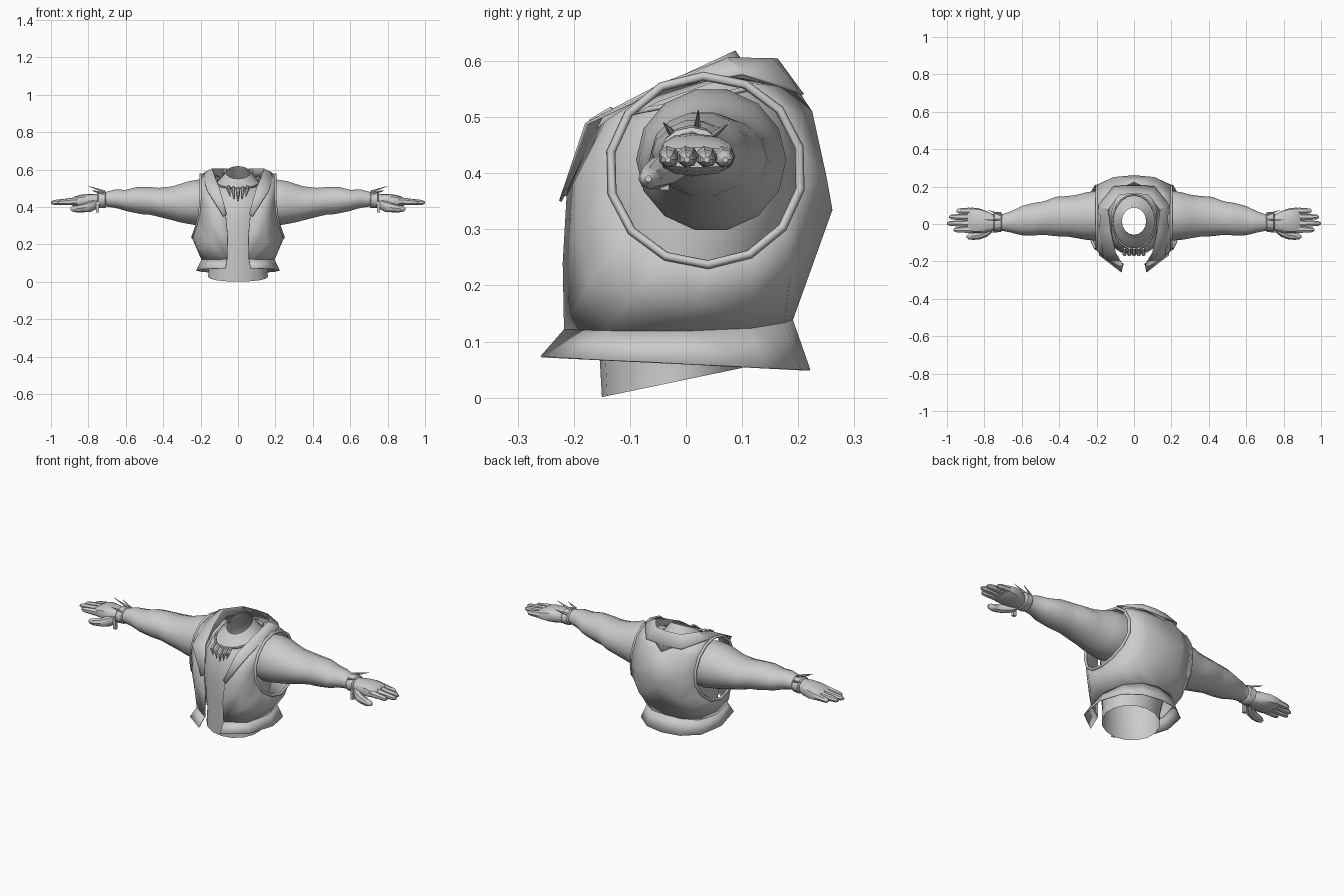
import bpy, bmesh
from math import cos, sin, pi, radians
from mathutils import Vector

if "Cube" in bpy.data.objects:
    bpy.data.objects.remove(bpy.data.objects["Cube"])


def loft(name, rings, closed=True, cap0=False, cap1=False, mirror=False, thick=0, angle=40):
    """Skin a list of equal-length point rows."""
    bm = bmesh.new()
    rows = [[bm.verts.new(p) for p in r] for r in rings]
    n = len(rows[0])
    for a, b in zip(rows, rows[1:]):
        for i in range(n if closed else n - 1):
            j = (i + 1) % n
            bm.faces.new((a[i], a[j], b[j], b[i]))
    if cap0:
        bm.faces.new(rows[0][::-1])
    if cap1:
        bm.faces.new(rows[-1])
    bmesh.ops.recalc_face_normals(bm, faces=bm.faces[:])
    me = bpy.data.meshes.new(name)
    bm.to_mesh(me)
    bm.free()
    ob = bpy.data.objects.new(name, me)
    bpy.context.collection.objects.link(ob)
    bpy.ops.object.select_all(action='DESELECT')
    ob.select_set(True)
    bpy.context.view_layer.objects.active = ob
    bpy.ops.object.shade_smooth_by_angle(angle=radians(angle))
    if mirror:
        m = ob.modifiers.new("mirror", 'MIRROR')
        m.merge_threshold = 0.0005
    if thick:
        s = ob.modifiers.new("thickness", 'SOLIDIFY')
        s.thickness = thick
        s.offset = 0
    return ob


def limb(name, secs, n=12, power=1.0, cap0=False, cap1=True):
    """Loft along x from (x, y, z, ry, rz) sections; power < 1 makes them boxy."""
    def f(v):
        return abs(v) ** power * (1 if v >= 0 else -1)
    rings = [[(x, y + ry * f(cos(2 * pi * i / n)), z + rz * f(sin(2 * pi * i / n)))
              for i in range(n)] for x, y, z, ry, rz in secs]
    return loft(name, rings, cap0=cap0, cap1=cap1, mirror=True)


def spike(name, pts, radii, n=6, mirror=False):
    """Tapered tube through points, used for claws and thorns."""
    pts = [Vector(p) for p in pts]
    q = (pts[-1] - pts[0]).to_track_quat('Z', 'Y')
    rings = [[p + q @ Vector((r * cos(2 * pi * i / n), r * sin(2 * pi * i / n), 0))
              for i in range(n)] for p, r in zip(pts, radii)]
    return loft(name, rings, cap0=True, cap1=True, mirror=mirror)


def cord(name, pts, radius, mirror=False):
    cu = bpy.data.curves.new(name, 'CURVE')
    cu.dimensions = '3D'
    cu.bevel_depth = radius
    cu.bevel_resolution = 1
    sp = cu.splines.new('POLY')
    sp.points.add(len(pts) - 1)
    for s, p in zip(sp.points, pts):
        s.co = (*p, 1)
    sp.use_cyclic_u = True
    ob = bpy.data.objects.new(name, cu)
    bpy.context.collection.objects.link(ob)
    if mirror:
        ob.modifiers.new("mirror", 'MIRROR')
    return ob


# Body: open tube, lower edge dips at the front, neck edge rises at the back
body = [(.027, -.025, .16, .125, .026), (.1, -.02, .155, .135, .01), (.2, -.01, .17, .15, 0),
        (.33, .015, .185, .18, 0), (.43, .027, .185, .18, 0), (.5, .025, .155, .15, .015),
        (.54, .022, .105, .105, .022), (.585, .015, .065, .073, .034)]
loft("torso", [[(rx * cos(a), y + ry * sin(a), z + t * sin(a))
                for a in [2 * pi * i / 16 for i in range(16)]] for z, y, rx, ry, t in body])

# Vest half: skinned from the armhole out to the panel border
border = [(.058, -.215, .122), (.16, -.14, .12), (.193, 0, .12), (.165, .115, .125),
          (.09, .173, .135), (0, .188, .14), (0, .258, .335), (0, .222, .51), (.08, .185, .55),
          (.12, .07, .572), (.12, -.05, .53), (.1, -.16, .475), (.065, -.21, .36),
          (.055, -.217, .24)]
arm_hole, middle = [], []
for k, p in enumerate(border):
    t = radians(220 + k * 360 / 14)
    a = Vector((.2 + .043 * max(0, -sin(t)) ** 1.5, .035 + .172 * cos(t), .405 + .168 * sin(t)))
    arm_hole.append(a)
    m = (a + Vector(p)) / 2
    s = 1 + .09 * abs(cos(t))
    middle.append((m.x * s, .02 + (m.y - .02) * s, m.z))
loft("vest", [arm_hole, middle, border], mirror=True, thick=.006, angle=50)
cord("armhole_rim", arm_hole, .008, mirror=True)

# Flared hem
hem = [(x * 1.15, y * (1.2 if y < 0 else 1.17), .06 - .06 * y) for x, y, z in border[:6]]
loft("vest_hem", [border[:6], hem], closed=False, mirror=True, thick=.004, angle=50)

# Folded collar running into the lapels
stand = [(0, .165, .602), (.08, .155, .603), (.14, .075, .604), (.125, -.04, .56),
         (.1, -.15, .5), (.06, -.218, .36)]
fall = [(0, .208, .54), (.11, .2, .545), (.19, .1, .577), (.185, -.04, .552),
        (.165, -.178, .488), (.078, -.224, .35)]
loft("collar", [border[7:13], stand, fall], closed=False, mirror=True, thick=.005)

# Arms
limb("arm", [(.12, .045, .422, .125, .115), (.2, .045, .424, .134, .128),
             (.26, .042, .424, .126, .118), (.31, .04, .421, .115, .105),
             (.35, .041, .42, .109, .093), (.42, .04, .425, .105, .08),
             (.47, .033, .433, .092, .076), (.5, .03, .434, .088, .076),
             (.54, .025, .437, .087, .072), (.6, .018, .436, .078, .058),
             (.63, .014, .441, .067, .053), (.66, .011, .445, .056, .05),
             (.7, .008, .442, .045, .041), (.77, .008, .435, .042, .034)], n=14)

# Wristband with thorns and a hanging strap
limb("wristband", [(.705, .01, .44, .045, .04), (.712, .01, .44, .053, .046),
                   (.745, .01, .438, .055, .044), (.752, .01, .438, .045, .036)], n=12)
for i, (base, tip) in enumerate([((.71, .02, .482), (.8, .022, .512)),
                                 ((.715, -.025, .472), (.775, -.04, .49)),
                                 ((.715, .05, .468), (.78, .074, .487))]):
    spike(f"wrist_thorn_{i}", [base, tip], [.007, .001], n=5, mirror=True)
loft("wrist_strap", [[(x, y, z) for x, y in
     [(.742, -.045), (.76, -.045), (.76, -.03), (.742, -.03)]] for z in (.43, .37)],
     cap0=True, cap1=True, mirror=True)

# Palm, fingers and thumb
limb("palm", [(.745, .008, .434, .04, .034), (.785, .012, .433, .056, .038),
              (.83, .018, .432, .066, .036), (.87, .02, .43, .068, .028),
              (.89, .02, .428, .06, .018)], n=12, power=.75)
for i, (y0, y1, tip) in enumerate([(-.03, -.032, .965), (.003, .002, 1.0),
                                   (.036, .037, .99), (.067, .07, .95)]):
    L = tip - .86
    limb(f"finger_{i}", [(.86 + L * f, y0 + (y1 - y0) * f, .431 - .007 * f, r, r)
                         for f, r in [(0, .019), (.3, .0195), (.5, .0165), (.65, .0165),
                                      (.9, .013), (1, .005)]], n=7)
limb("thumb", [(.755, -.015, .418, .025, .028), (.785, -.04, .405, .028, .03),
               (.825, -.058, .396, .024, .024), (.86, -.065, .391, .02, .02),
               (.885, -.067, .39, .015, .014), (.895, -.067, .39, .006, .006)], n=8)

# Claw necklace
cord("necklace_cord", [(.115 * cos(a), .012 + .145 * sin(a), .53 + .03 * sin(a))
                       for a in [2 * pi * i / 20 for i in range(20)]], .005)
for i, x in enumerate((-.05, -.025, 0, .025, .05)):
    drop = .075 - .3 * abs(x)
    z = .505 + abs(x) * .2
    spike(f"necklace_claw_{i}", [(x, -.13, z), (x * 1.02, -.163, z - drop * .4),
                                 (x * .85, -.164, z - drop)], [.007, .011, .001])
